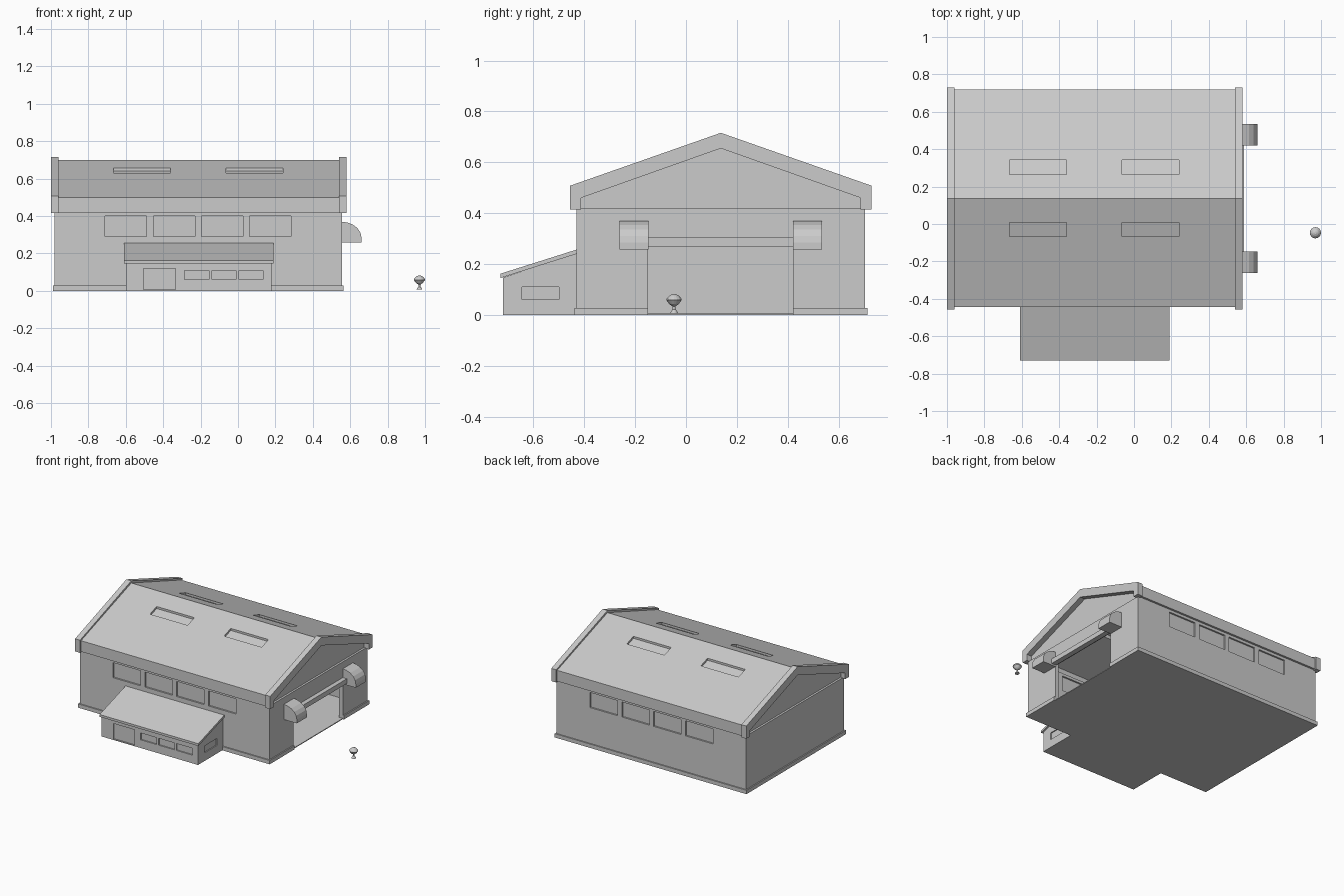
import bpy, bmesh, math

if "Cube" in bpy.data.objects:
    bpy.data.objects.remove(bpy.data.objects["Cube"])

YC = 0.137            # ridge line of the hall
FLOOR = 0.006


def prism(name, pts, a, b, axis='x'):
    """Extrude a 2D profile along x (pts = y,z) or y (pts = x,z)."""
    bm = bmesh.new()
    if axis == 'x':
        rings = [[bm.verts.new((t, p, q)) for p, q in pts] for t in (a, b)]
    else:
        rings = [[bm.verts.new((p, t, q)) for p, q in pts] for t in (a, b)]
    bm.faces.new(rings[0])
    bm.faces.new(rings[1])
    n = len(pts)
    for i in range(n):
        j = (i + 1) % n
        bm.faces.new((rings[0][i], rings[0][j], rings[1][j], rings[1][i]))
    bmesh.ops.recalc_face_normals(bm, faces=bm.faces)
    me = bpy.data.meshes.new(name)
    bm.to_mesh(me)
    bm.free()
    ob = bpy.data.objects.new(name, me)
    bpy.context.collection.objects.link(ob)
    return ob


def box(name, x, y, z):
    return prism(name, [(y[0], z[0]), (y[1], z[0]), (y[1], z[1]), (y[0], z[1])], *x)


def cut(ob, cutter):
    """Subtract the cutter from the object and delete it."""
    m = ob.modifiers.new('cut', 'BOOLEAN')
    m.operation, m.solver, m.object = 'DIFFERENCE', 'EXACT', cutter
    bpy.context.view_layer.objects.active = ob
    bpy.ops.object.modifier_apply(modifier=m.name)
    bpy.data.objects.remove(cutter)


def opening(ob, x, y, z):
    cut(ob, box('cutter', x, y, z))


def about_ridge(half):
    """Mirror a half profile (offset, z) about the ridge line."""
    left = [(YC - o, z) for o, z in half]
    return left + [(YC + o, z) for o, z in reversed(half) if o > 0]


# Hall walls with floor
W0, W1 = YC - 0.567, YC + 0.567
hall = box('hall_walls', (-0.98, 0.555), (W0, W1), (0, 0.42))
opening(hall, (-0.95, 0.525), (W0 + 0.03, W1 - 0.03), (FLOOR, 0.5))

# Wide entrance on the right
opening(hall, (0.5, 0.6), (-0.15, 0.42), (FLOOR, 0.29))
box('door_rail', (0.55, 0.588), (-0.15, 0.42), (0.27, 0.305))

# Clerestory windows, front and back
for i, x in enumerate((-0.71, -0.453, -0.196, 0.062)):
    for side, y in (('front', W0 + 0.015), ('back', W1 - 0.015)):
        opening(hall, (x, x + 0.222), (y - 0.03, y + 0.03), (0.29, 0.40))
        box(f'{side}_window_{i}', (x, x + 0.222), (y - 0.003, y + 0.003), (0.29, 0.40))

# Recessed gable walls
gable = about_ridge([(0.556, 0.415), (0.556, 0.462), (0, 0.66)])
prism('gable_right', gable, 0.515, 0.54)
prism('gable_left', gable, -0.965, -0.94)

# Roof and raised gable rims
roof = prism('roof', about_ridge([(0.55, 0.42), (0.582, 0.42), (0.582, 0.50), (0, 0.70)])
             + [(YC + 0.55, 0.42), (YC + 0.55, 0.46), (YC, 0.655), (YC - 0.55, 0.46)][1:], -0.97, 0.55)
rim = (about_ridge([(0.55, 0.415), (0.593, 0.415), (0.593, 0.508), (0, 0.716)])
       + [(YC + 0.55, 0.46), (YC, 0.655), (YC - 0.55, 0.46)])
prism('rim_left', rim, -1.0, -0.96)
prism('rim_right', rim, 0.54, 0.58)

# Skylights set into both slopes
slope = 0.2 / 0.582
for x in (-0.665, -0.065):
    for s in (-1, 1):
        ya, yb = YC + s * 0.128, YC + s * 0.205
        za, zb = 0.70 - 0.128 * slope, 0.70 - 0.205 * slope
        opening(roof, (x, x + 0.305), sorted((ya, yb)), (0.5, 0.8))
        prism('skylight', [(ya, za - 0.015), (yb, zb - 0.015), (yb, zb - 0.022), (ya, za - 0.022)],
              x, x + 0.305)

# Plinth around the hall, leaving out entrance and annex
P = 0.009
for x, y in (((-0.98 - P, 0.555 + P), (W1, W1 + P)),
             ((-0.98 - P, -0.98), (W0 - P, W1)),
             ((-0.98, -0.60), (W0 - P, W0)),
             ((0.18, 0.555 + P), (W0 - P, W0)),
             ((0.555, 0.555 + P), (W0, -0.15)),
             ((0.555, 0.555 + P), (0.42, W1))):
    box('plinth', x, y, (0, 0.028))

# Curved hoods beside the entrance
hood = [(0.55, 0.258), (0.66, 0.258), (0.66, 0.285)]
hood += [(0.55 + 0.11 * math.cos(a), 0.285 + 0.085 * math.sin(a))
         for a in (math.radians(d) for d in (18, 36, 54, 72, 90))]
for y in (-0.262, 0.42):
    prism('entrance_hood', hood, y, y + 0.115, 'y')

# Lean-to annex
annex = prism('annex_walls', [(-0.72, 0), (-0.72, 0.147), (W0, 0.243), (W0, 0)], -0.60, 0.18)
cut(annex, prism('cutter', [(-0.70, FLOOR), (-0.70, 0.3), (W0 + 0.05, 0.3), (W0 + 0.05, FLOOR)],
                 -0.58, 0.16))
prism('annex_roof', [(-0.73, 0.145), (-0.73, 0.162), (W0, 0.257), (W0, 0.24)], -0.61, 0.19)

# Annex door and windows
for name, x0, x1, z0, z1 in (('annex_door', -0.505, -0.335, FLOOR, 0.12),
                             ('annex_window_1', -0.285, -0.155, 0.06, 0.11),
                             ('annex_window_2', -0.14, -0.01, 0.06, 0.11),
                             ('annex_window_3', 0.005, 0.135, 0.06, 0.11)):
    opening(annex, (x0, x1), (-0.75, -0.69), (z0, z1))
    box(name, (x0, x1), (-0.711, -0.705), (z0, z1))
for x in (-0.59, 0.17):
    opening(annex, (x - 0.02, x + 0.02), (-0.645, -0.50), (0.06, 0.11))
    box('annex_side_window', (x - 0.003, x + 0.003), (-0.645, -0.50), (0.06, 0.11))

# Small turned post ornament in front of the entrance
bm = bmesh.new()
prev = None
N = 16
for r, z in ((0.016, 0.006), (0.014, 0.011), (0.006, 0.022), (0.006, 0.034), (0.018, 0.042),
             (0.027, 0.054), (0.030, 0.058), (0.030, 0.062), (0.026, 0.068), (0.017, 0.077), (0.006, 0.082)):
    ring = [bm.verts.new((0.97 + r * math.cos(2 * math.pi * k / N),
                          -0.047 + r * math.sin(2 * math.pi * k / N), z)) for k in range(N)]
    if prev:
        for k in range(N):
            bm.faces.new((prev[k], prev[(k + 1) % N], ring[(k + 1) % N], ring[k]))
    else:
        bm.faces.new(ring)
    prev = ring
bm.faces.new(prev)
bmesh.ops.recalc_face_normals(bm, faces=bm.faces)
me = bpy.data.meshes.new('post_ornament')
bm.to_mesh(me)
bm.free()
bpy.context.collection.objects.link(bpy.data.objects.new('post_ornament', me))
